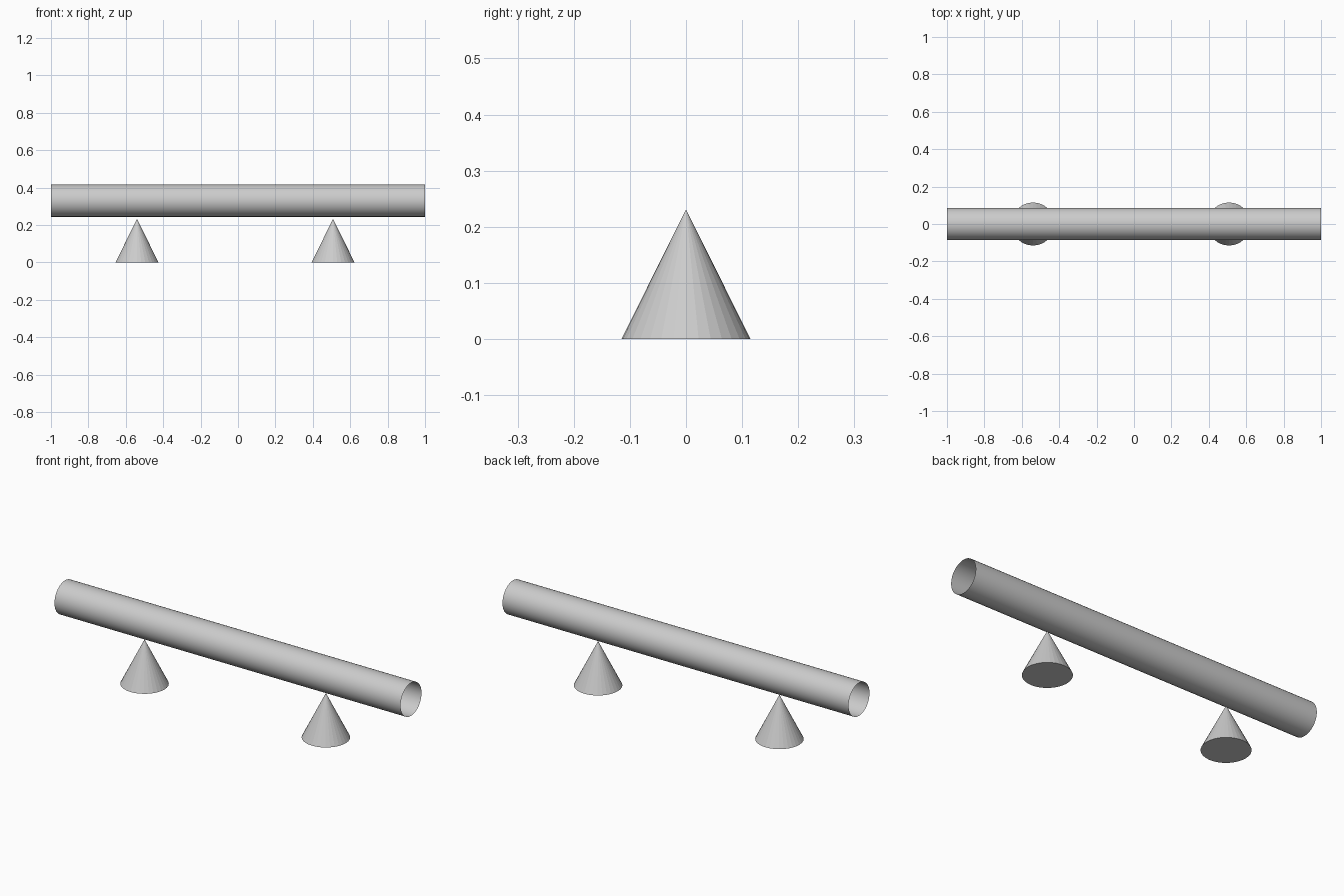
import bpy
import math

if "Cube" in bpy.data.objects:
    bpy.data.objects.remove(bpy.data.objects["Cube"])

SIDES = 32


def support_cone(name, x):
    """Upright cone with a closed base resting on the ground."""
    height, radius = 0.231, 0.115
    bpy.ops.mesh.primitive_cone_add(
        vertices=SIDES, radius1=radius, radius2=0, depth=height,
        location=(x, 0, height / 2))
    bpy.context.object.name = name


# Open-ended, paper-thin tube lying along x
bpy.ops.mesh.primitive_cylinder_add(
    vertices=SIDES, radius=0.0865, depth=2.0, end_fill_type='NOTHING',
    location=(0, 0, 0.33), rotation=(0, math.pi / 2, 0))
bpy.context.object.name = "tube"
bpy.ops.object.shade_smooth_by_angle(angle=math.radians(30))

# Two cones under the tube, slightly off centre
support_cone("left_support", -0.54)
support_cone("right_support", 0.508)
